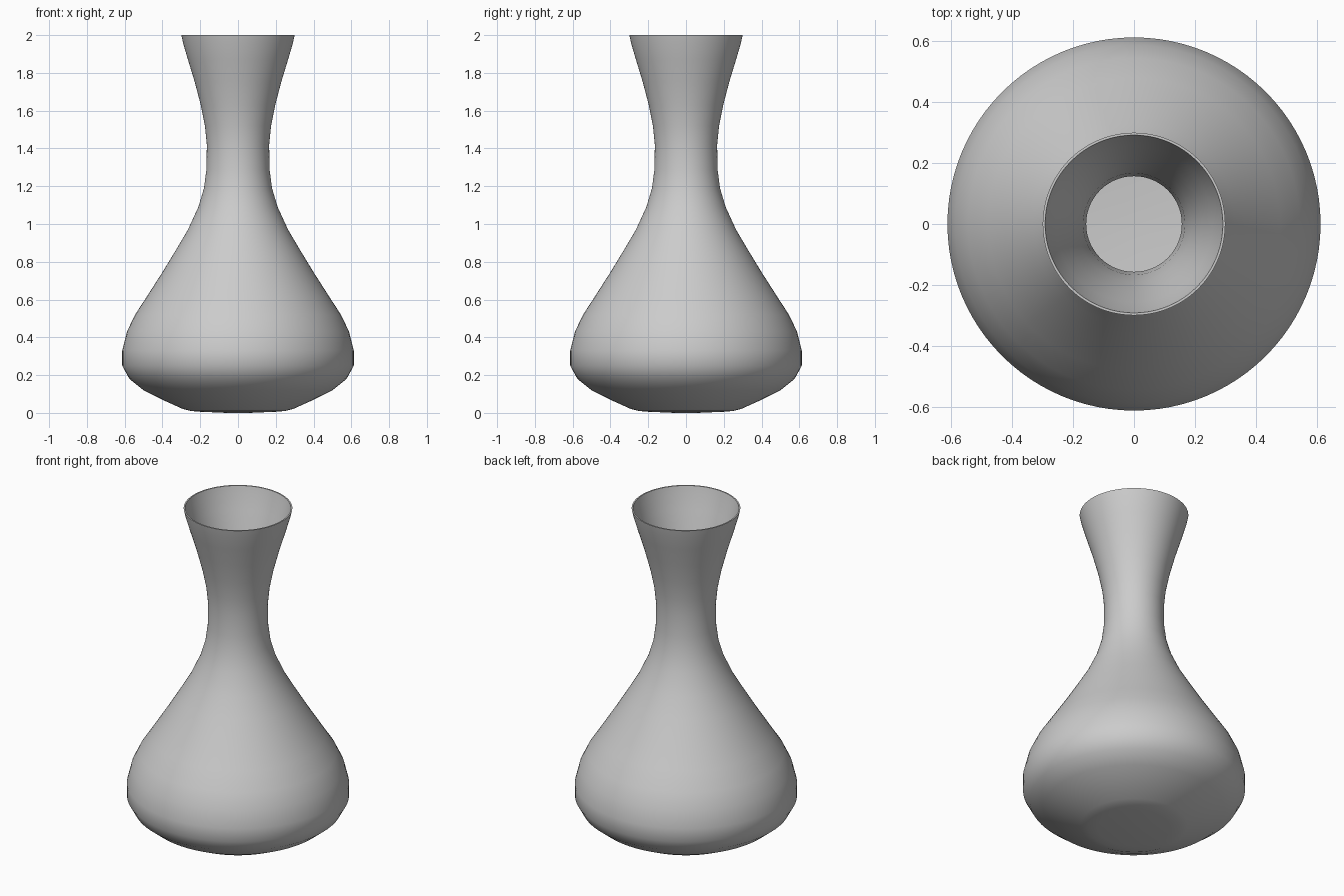
import bpy, bmesh, math

cube = bpy.data.objects.get("Cube")
if cube:
    bpy.data.objects.remove(cube, do_unlink=True)

SEGMENTS = 96
WALL = 0.008

# Outer silhouette as (radius, height), from the foot to the lip
outer = [(0.06, 0.0), (0.2, 0.006), (0.25, 0.01), (0.295, 0.022), (0.39, 0.065),
         (0.5, 0.12), (0.575, 0.18), (0.613, 0.25), (0.613, 0.33), (0.588, 0.43),
         (0.545, 0.52), (0.48, 0.62), (0.4, 0.745), (0.33, 0.86), (0.265, 0.97),
         (0.21, 1.09), (0.18, 1.19), (0.167, 1.29), (0.165, 1.42), (0.175, 1.52),
         (0.197, 1.63), (0.23, 1.755), (0.265, 1.87), (0.29, 1.955), (0.3, 2.0)]


def inset(points, distance):
    """Offset the silhouette towards the inside of the vessel."""
    result = []
    for i, (r, z) in enumerate(points):
        r0, z0 = points[max(i - 1, 0)]
        r1, z1 = points[min(i + 1, len(points) - 1)]
        dr, dz = r1 - r0, z1 - z0
        length = math.hypot(dr, dz)
        result.append((r - dz / length * distance, z + dr / length * distance))
    result[-1] = (points[-1][0] - distance, points[-1][1])
    return result


def lathe(name, profile, material):
    """Revolve a profile around z, closing both ends on the axis."""
    bm = bmesh.new()
    rings = []
    for r, z in profile:
        rings.append([bm.verts.new((r * math.cos(a), r * math.sin(a), z))
                      for a in (math.tau * k / SEGMENTS for k in range(SEGMENTS))])
    for low, high in zip(rings, rings[1:]):
        for k in range(SEGMENTS):
            n = (k + 1) % SEGMENTS
            bm.faces.new((low[k], low[n], high[n], high[k]))
    bm.faces.new(rings[0][::-1])
    bm.faces.new(rings[-1])
    bmesh.ops.recalc_face_normals(bm, faces=bm.faces)
    mesh = bpy.data.meshes.new(name)
    bm.to_mesh(mesh)
    bm.free()
    mesh.materials.append(material)
    obj = bpy.data.objects.new(name, mesh)
    bpy.context.collection.objects.link(obj)
    bpy.ops.object.select_all(action="DESELECT")
    obj.select_set(True)
    bpy.context.view_layer.objects.active = obj
    bpy.ops.object.shade_smooth_by_angle(angle=math.radians(40))
    return obj


# Single pale grey finish
grey = bpy.data.materials.new("pale_grey")
grey.use_nodes = True
color = (0.6, 0.6, 0.6, 1.0)
grey.diffuse_color = color
grey.node_tree.nodes["Principled BSDF"].inputs["Base Color"].default_value = color

# Thin-walled body: up the outside, over the lip, down the inside to the floor
lathe("carafe_body", outer + inset(outer, WALL)[::-1], grey)
